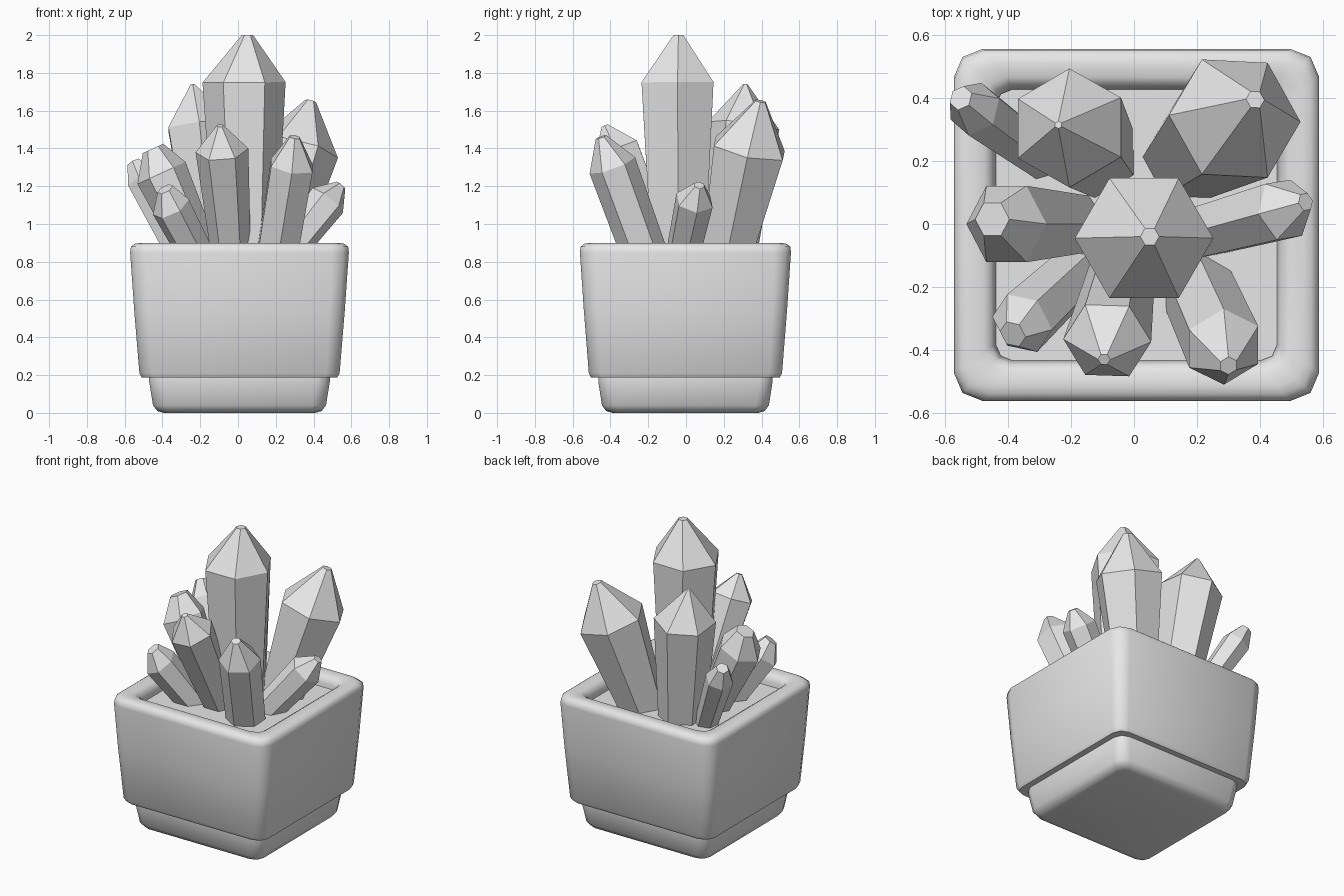
import bpy, bmesh, math
from mathutils import Vector

if "Cube" in bpy.data.objects:
    bpy.data.objects.remove(bpy.data.objects["Cube"])

grey = bpy.data.materials.new("plain_grey")
grey.diffuse_color = (0.8, 0.8, 0.8, 1)
grey.use_nodes = True
grey.node_tree.nodes["Principled BSDF"].inputs["Base Color"].default_value = grey.diffuse_color


def finish(name, bm):
    bmesh.ops.recalc_face_normals(bm, faces=bm.faces[:])
    me = bpy.data.meshes.new(name)
    bm.to_mesh(me)
    bm.free()
    me.materials.append(grey)
    ob = bpy.data.objects.new(name, me)
    bpy.context.collection.objects.link(ob)
    return ob


def loft(bm, rings):
    """Bridge equal-sized rings and cap both ends."""
    vs = [[bm.verts.new(p) for p in r] for r in rings]
    n = len(vs[0])
    for a, b in zip(vs, vs[1:]):
        for i in range(n):
            j = (i + 1) % n
            bm.faces.new((a[i], a[j], b[j], b[i]))
    bm.faces.new(vs[0])
    bm.faces.new(vs[-1])


def square_ring(h, z, r, cx, cy):
    """Rounded square with three points per corner."""
    pts = []
    for k in range(4):
        for s in (0, 0.5, 1):
            a = math.radians(90 * (k + s))
            q = math.radians(90 * k + 45)
            sx, sy = math.copysign(1, math.cos(q)), math.copysign(1, math.sin(q))
            x = sx * (h - r) + r * math.cos(a)
            y = sy * (h - r) + r * math.sin(a)
            pts.append((cx + x, cy + y * 0.965, z))
    return pts


# Pot: foot, stepped body, rounded rim and inner wall down to the soil
profile = [  # half width, height, corner radius
    (0.40, 0.0, 0.05), (0.435, 0.01, 0.06), (0.458, 0.04, 0.07),
    (0.478, 0.165, 0.07), (0.478, 0.188, 0.07), (0.518, 0.188, 0.07),
    (0.53, 0.21, 0.07), (0.558, 0.55, 0.08), (0.579, 0.85, 0.09),
    (0.575, 0.88, 0.09), (0.555, 0.895, 0.09), (0.53, 0.90, 0.08),
    (0.485, 0.895, 0.07), (0.46, 0.88, 0.06), (0.45, 0.85, 0.05),
    (0.44, 0.79, 0.04)]
bm = bmesh.new()
loft(bm, [square_ring(h, z, r, 0.008, -0.003) for h, z, r in profile])
pot = finish("pot", bm)
bpy.context.view_layer.objects.active = pot
pot.select_set(True)
bpy.ops.object.shade_smooth_by_angle(angle=math.radians(50))

# Soil sheet
bm = bmesh.new()
loft(bm, [square_ring(0.446, z, 0.05, 0.008, -0.003) for z in (0.80, 0.825)])
finish("soil", bm)


# Crystals: six-sided prisms that widen upward and end in a blunt point
def crystal(name, base, shoulder, tip, r0, r1, r2, phase):
    base, shoulder, tip = Vector(base), Vector(shoulder), Vector(tip)
    axis = (shoulder - base).normalized()
    u = Vector((1, 0, 0))
    u = (u - axis * u.dot(axis)).normalized()
    v = axis.cross(u)

    def ring(c, r):
        angs = [math.radians(phase + 60 * i) for i in range(6)]
        return [c + r * (u * math.cos(a) + v * math.sin(a)) for a in angs]

    bm = bmesh.new()
    loft(bm, [ring(base, r0), ring(shoulder, r1), ring(tip, r2)])
    finish(name, bm)


crystal("centre_crystal", (0.04, -0.04, 0.78), (0.032, -0.045, 1.75),
        (0.05, -0.04, 2.0), 0.16, 0.22, 0.03, 0)
crystal("back_right_crystal", (0.16, 0.20, 0.76), (0.32, 0.335, 1.40),
        (0.385, 0.395, 1.65), 0.14, 0.215, 0.03, 0)
crystal("back_left_crystal", (-0.12, 0.22, 0.76), (-0.205, 0.305, 1.52),
        (-0.24, 0.315, 1.74), 0.14, 0.19, 0.012, 30)
crystal("far_left_crystal", (-0.28, 0.20, 0.78), (-0.505, 0.365, 1.23),
        (-0.55, 0.40, 1.325), 0.07, 0.088, 0.04, 15)
crystal("left_crystal", (-0.17, 0.0, 0.76), (-0.405, 0.0, 1.27),
        (-0.45, 0.015, 1.40), 0.10, 0.14, 0.06, 0)
crystal("front_left_crystal", (-0.18, -0.15, 0.76), (-0.355, -0.315, 1.09),
        (-0.385, -0.35, 1.185), 0.09, 0.105, 0.045, 0)
crystal("front_crystal", (-0.03, -0.10, 0.76), (-0.085, -0.37, 1.39),
        (-0.095, -0.43, 1.52), 0.10, 0.14, 0.02, 0)
crystal("front_right_crystal", (0.195, -0.19, 0.76), (0.285, -0.39, 1.31),
        (0.30, -0.45, 1.46), 0.12, 0.128, 0.03, 30)
crystal("right_crystal", (0.20, -0.03, 0.78), (0.475, 0.045, 1.125),
        (0.545, 0.07, 1.205), 0.09, 0.105, 0.03, 15)
